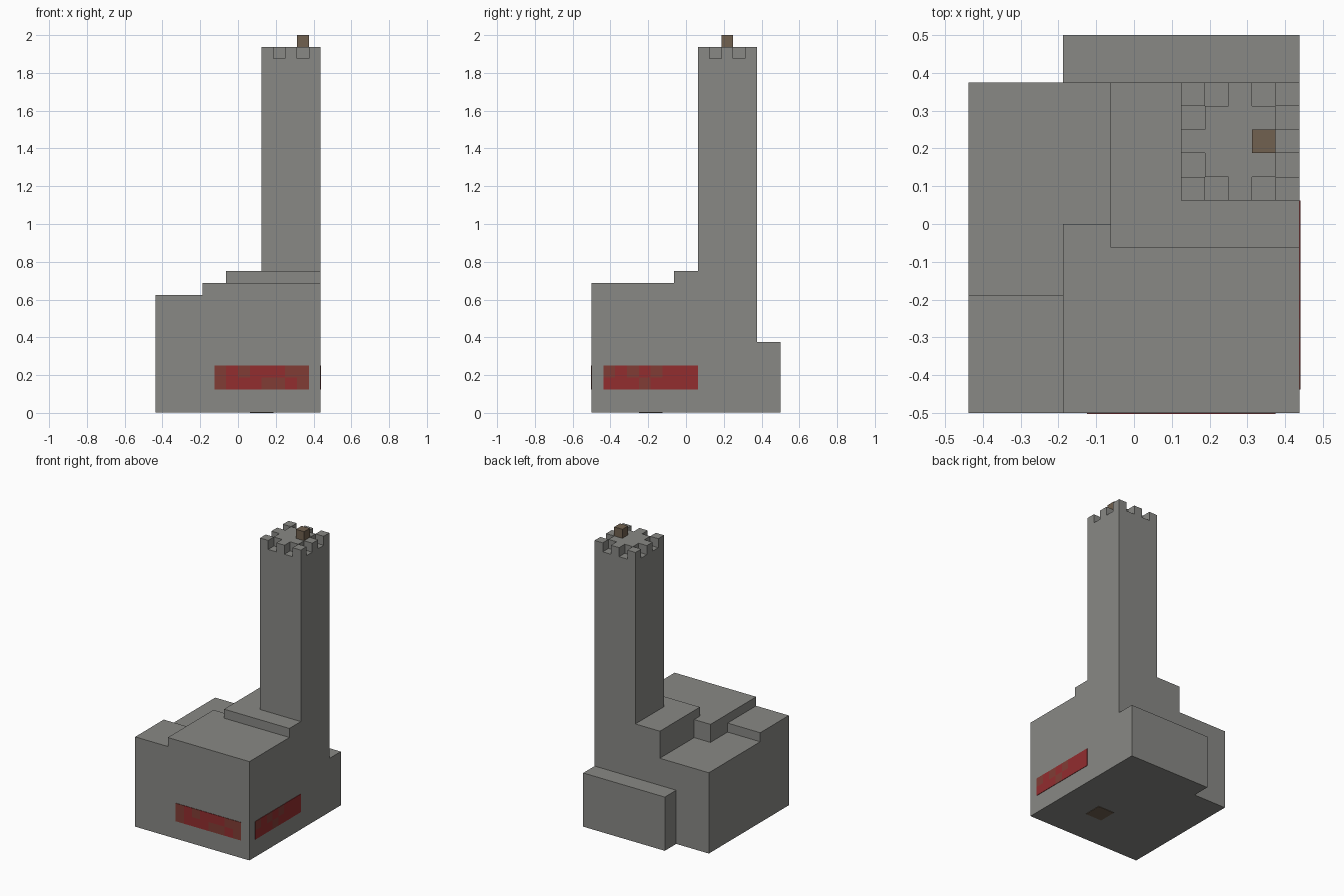
import bpy
import bmesh
from mathutils import Matrix, Vector

UNIT = 1 / 16      # size of one building block
SKIN = 0.05        # plate thickness in blocks

if "Cube" in bpy.data.objects:
    bpy.data.objects.remove(bpy.data.objects["Cube"])


def material(name, rgb):
    mat = bpy.data.materials.new(name)
    mat.use_nodes = True
    mat.diffuse_color = (*rgb, 1)
    mat.node_tree.nodes["Principled BSDF"].inputs["Base Color"].default_value = (*rgb, 1)
    return mat


stone = material("stone_grey", (0.25, 0.25, 0.235))
red = material("bright_red", (0.29, 0.026, 0.028))
dull = material("dull_red", (0.22, 0.046, 0.036))
wood = material("wood_brown", (0.165, 0.12, 0.08))


def blocks(name, boxes, mats):
    """Boxes are (low corner, high corner, material slot) in block units."""
    bm = bmesh.new()
    for low, high, slot in boxes:
        low, high = Vector(low), Vector(high)
        place = Matrix.Translation((low + high) / 2 * UNIT) @ Matrix.Diagonal(
            (*((high - low) * UNIT), 1))
        verts = bmesh.ops.create_cube(bm, size=1, matrix=place)["verts"]
        for face in {f for v in verts for f in v.link_faces}:
            face.material_index = slot
    mesh = bpy.data.meshes.new(name)
    bm.to_mesh(mesh)
    bm.free()
    for mat in mats:
        mesh.materials.append(mat)
    obj = bpy.data.objects.new(name, mesh)
    bpy.context.collection.objects.link(obj)
    return obj


# Stepped house body
blocks("front_hall", [((-3, -8, SKIN), (7, 0, 11), 0)], [stone])
blocks("rear_hall", [((-1, 0, SKIN), (7, 6, 11), 0)], [stone])
blocks("roof_step", [((-1, -1, 11), (7, 6, 12), 0)], [stone])
blocks("front_side_wing", [((-7, -8, SKIN), (-3, -3, 10), 0)], [stone])
blocks("rear_side_wing", [((-7, -3, SKIN), (-3, 6, 9), 0),
                          ((-3, 0, SKIN), (-1, 6, 9), 0)], [stone])
blocks("back_ledge", [((-3, 6, SKIN), (7, 8, 6), 0)], [stone])

# Tower with a notched rim
blocks("tower", [((2, 1, 12), (7, 6, 30), 0)], [stone])
crown = []
for i in range(5):
    for j in range(5):
        notch = (i in (0, 4) and j in (1, 3)) or (j in (0, 4) and i in (1, 3))
        if not notch:
            crown.append(((2 + i, 1 + j, 30), (3 + i, 2 + j, 31), 0))
blocks("tower_crown", crown, [stone])
blocks("tower_post", [((5, 3, 31), (6, 4, 32), 0)], [wood])

# Wooden patch under the floor
blocks("floor_patch", [((1, -4, 0), (3, -2, SKIN), 0)], [wood])


# Red brick panels, rows listed from the top; d marks a dull brick
def panel(name, rows, corner_at):
    tiles = []
    for r, row in enumerate(rows):
        for c, kind in enumerate(row):
            low, high = corner_at(c, 3 - r)
            tiles.append((low, high, int(kind == "d")))
    blocks(name, tiles, [red, dull])


panel("front_red_panel", ("dbdbbbdd", "dbbbddbd"),
      lambda c, z: ((c - 2, -8 - SKIN, z), (c - 1, -8, z + 1)))
panel("side_red_panel", ("dbdbdbbb", "bbbdbbbb"),
      lambda c, z: ((7, c - 7, z), (7 + SKIN, c - 6, z + 1)))
